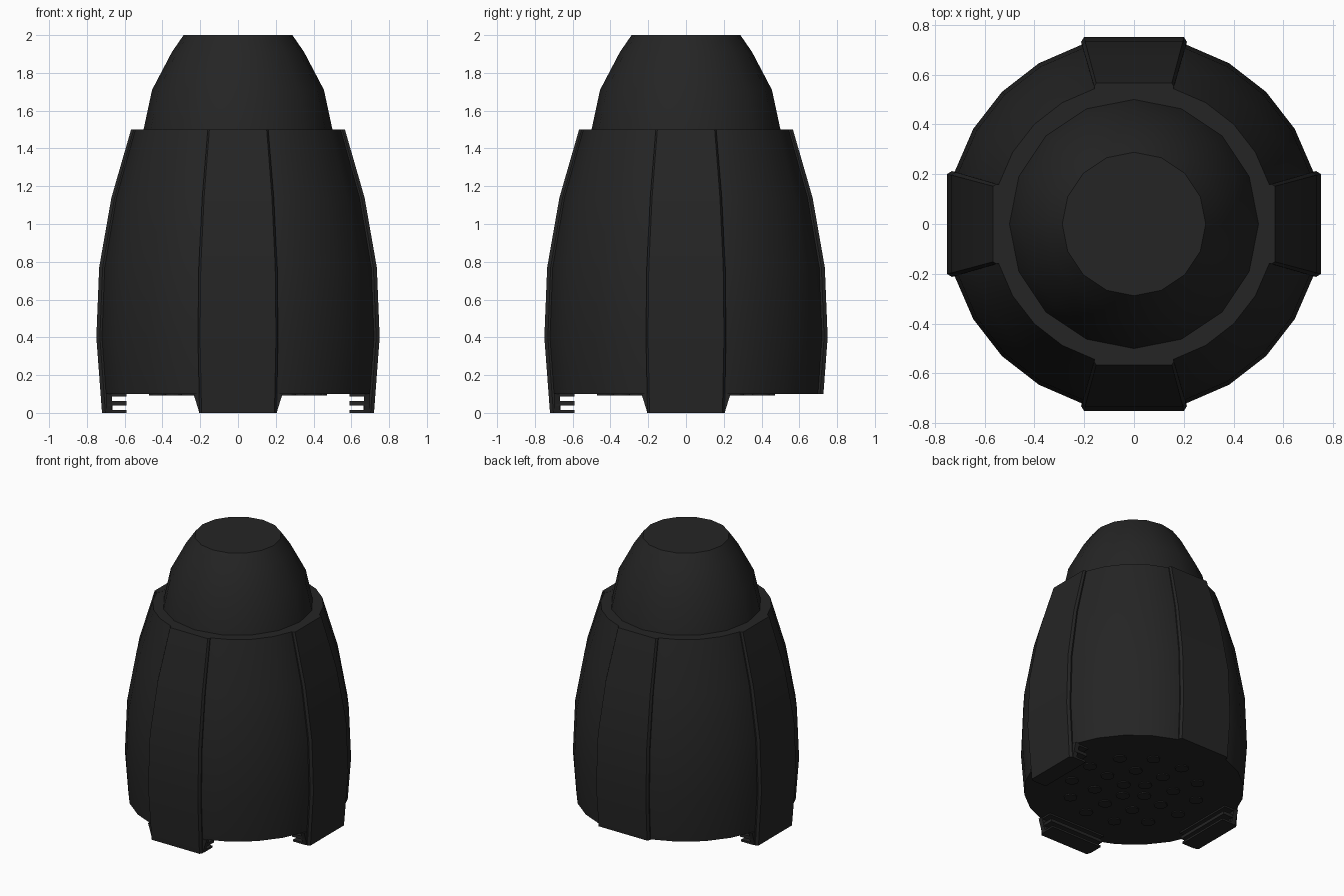
import bpy, bmesh
from math import sin, cos, radians, pi
from mathutils import Matrix

cube = bpy.data.objects.get("Cube")
if cube:
    bpy.data.objects.remove(cube, do_unlink=True)

black = bpy.data.materials.new("matte_black")
black.use_nodes = True
COLOR = (0.018, 0.018, 0.018, 1)
black.diffuse_color = COLOR
bsdf = next(n for n in black.node_tree.nodes if n.type == "BSDF_PRINCIPLED")
bsdf.inputs["Base Color"].default_value = COLOR
parts = []


def loft(name, rings, turn=0):
    """Skin closed rings of points, cap both ends, turn about z."""
    bm = bmesh.new()
    loops = [[bm.verts.new(p) for p in ring] for ring in rings]
    n = len(loops[0])
    for a, b in zip(loops, loops[1:]):
        for i in range(n):
            j = (i + 1) % n
            bm.faces.new((a[i], a[j], b[j], b[i]))
    bm.faces.new(loops[0][::-1])
    bm.faces.new(loops[-1])
    bmesh.ops.recalc_face_normals(bm, faces=bm.faces)
    bmesh.ops.rotate(bm, verts=bm.verts, matrix=Matrix.Rotation(turn, 3, "Z"))
    mesh = bpy.data.meshes.new(name)
    bm.to_mesh(mesh)
    bm.free()
    mesh.materials.append(black)
    obj = bpy.data.objects.new(name, mesh)
    bpy.context.collection.objects.link(obj)
    parts.append(obj)


def circle(r, z, angles, x=0, y=0):
    return [(x + r * cos(a), y + r * sin(a), z) for a in angles]


def even(n):
    return [2 * pi * i / n for i in range(n)]


def rect(x0, x1, half, z):
    return [(x0, -half, z), (x1, -half, z), (x1, half, z), (x0, half, z)]


# Shared curve of the shell: height, radius
SHELL = [(0.4, 0.75), (0.77, 0.735), (1.14, 0.67)]

# Main body, faceted between the four panels
body_angles = [radians(90 * q + 16.25 + 14.375 * i) for q in range(4) for i in range(5)]
body_profile = [(0.1, 0.7275)] + SHELL + [(1.499, 0.566)]
loft("main_body", [circle(r, z, body_angles) for z, r in body_profile])

# Domed nose with a flat top
nose = [(1.48, 0.504), (1.5, 0.5), (1.71, 0.455), (1.91, 0.35), (2.0, 0.288)]
loft("nose", [circle(r, z, even(16)) for z, r in nose])


# Raised panels with chamfered edges; all but the back one reach down as feet
def panel_ring(z, r):
    side = [(0.92, 0.27), (0.975, 0.283), (1.0, 0.268)]
    pts = [(u, -v) for u, v in side] + [(u, v) for u, v in reversed(side)]
    return [(u * r, v * r, z) for u, v in pts]


for label, deg in (("left", 0), ("back", 90), ("right", 180), ("front", 270)):
    turn = radians(deg)
    start = (0.1, 0.7275) if label == "back" else (0.0, 0.72)
    profile = [start] + SHELL + [(1.5, 0.566)]
    loft(label + "_panel", [panel_ring(z, r) for z, r in profile], turn)
    if label == "back":
        continue
    # Flared foot wall and its inward plates
    loft(label + "_foot_wall", [rect(0.668, 0.7, 0.205, 0.002),
                                rect(0.668, 0.7, 0.236, 0.102)], turn)
    for i, (z0, z1) in enumerate(((0.0, 0.014), (0.04, 0.063), (0.088, 0.102))):
        half = 0.206 + 0.012 * i
        loft(f"{label}_foot_plate_{i + 1}", [rect(0.59, 0.69, half, z0),
                                             rect(0.59, 0.69, half, z1)], turn)

# Round studs on the underside, in three rings
for count, radius in ((12, 0.43), (8, 0.26), (4, 0.1)):
    for i, a in enumerate(even(count)):
        x, y = radius * cos(a + 0.13), radius * sin(a + 0.13)
        loft(f"underside_stud_{count}_{i + 1}",
             [circle(0.045, z, even(12), x, y) for z in (0.092, 0.11)])

# Smooth shading that keeps hard edges
bpy.ops.object.select_all(action="DESELECT")
for obj in parts:
    obj.select_set(True)
bpy.context.view_layer.objects.active = parts[0]
bpy.ops.object.shade_smooth_by_angle(angle=radians(30))
